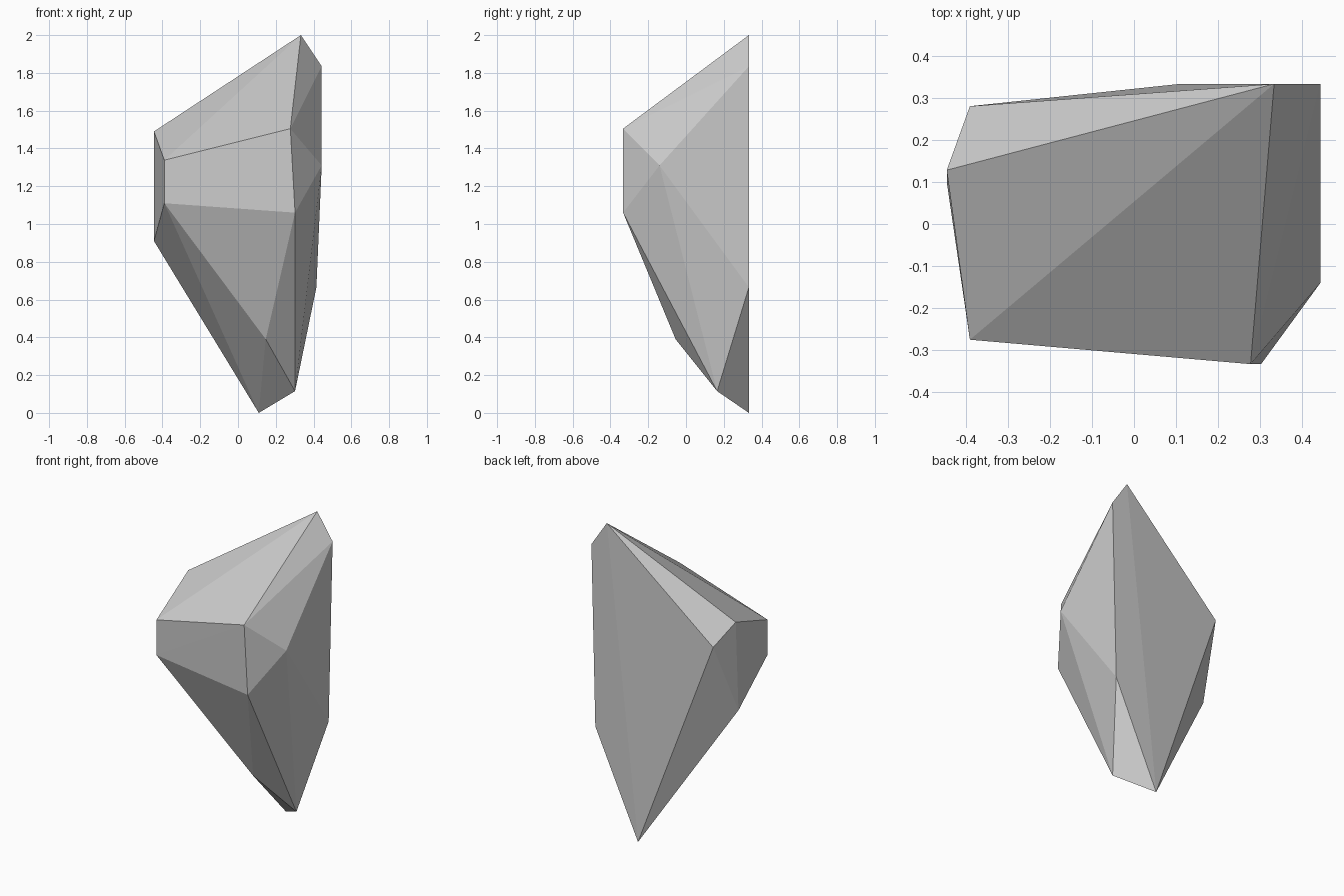
import bpy, bmesh

# Corner points of the faceted rock, listed from tip to base
corners = [
    (0.333, 0.333, 2.0), (0.443, 0.333, 1.835),      # peak ridge
    (0.277, -0.333, 1.505), (-0.39, -0.275, 1.338),  # upper front edge
    (-0.445, 0.128, 1.49), (-0.39, 0.28, 1.37),      # upper left edge
    (0.443, -0.14, 1.31),                            # right shoulder
    (0.302, -0.333, 1.06), (-0.39, -0.275, 1.11),    # lower front edge
    (-0.445, 0.10, 0.91),                            # lower left corner
    (0.415, 0.333, 0.665),                           # lower back right corner
    (0.147, -0.055, 0.39), (0.302, 0.165, 0.115),    # taper
    (0.11, 0.333, 0.0),                              # bottom tip
]

# Wrap the corners in flat facets
bm = bmesh.new()
for co in corners:
    bm.verts.new(co)
bmesh.ops.convex_hull(bm, input=bm.verts[:])
bmesh.ops.recalc_face_normals(bm, faces=bm.faces[:])
mesh = bpy.data.meshes.new("rock")
bm.to_mesh(mesh)
bm.free()
rock = bpy.data.objects.new("rock", mesh)
bpy.context.collection.objects.link(rock)
